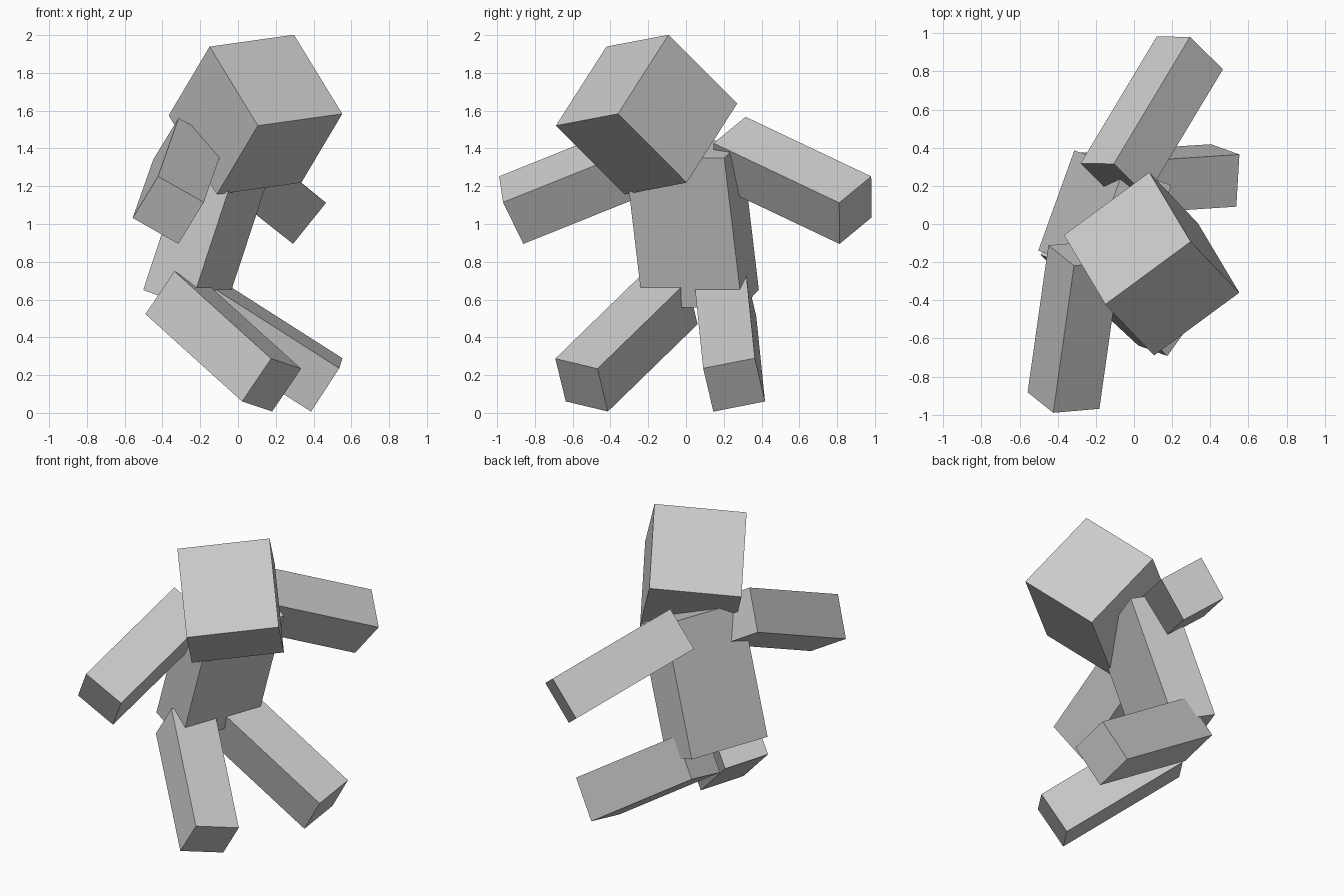
import bpy, bmesh
from mathutils import Vector, Matrix

if "Cube" in bpy.data.objects:
    bpy.data.objects.remove(bpy.data.objects["Cube"])

grey = bpy.data.materials.new("plain grey")
grey.diffuse_color = (0.6, 0.6, 0.6, 1)
grey.use_nodes = True
grey.node_tree.nodes["Principled BSDF"].inputs["Base Color"].default_value = grey.diffuse_color

U = 0.0698  # modelling unit: head is 8 units wide


def block(name, centre, size, up, side):
    """Box of size (side, depth, up) in units, turned so its axes follow 'side' and 'up'."""
    z = Vector(up).normalized()
    x = Vector(side)
    x = (x - z * x.dot(z)).normalized()
    y = z.cross(x)
    rot = Matrix((x, y, z)).transposed().to_4x4()
    bm = bmesh.new()
    bmesh.ops.create_cube(bm, size=1)
    bmesh.ops.scale(bm, vec=Vector(size) * U, verts=bm.verts)
    me = bpy.data.meshes.new(name)
    bm.to_mesh(me)
    bm.free()
    me.materials.append(grey)
    ob = bpy.data.objects.new(name, me)
    ob.matrix_world = Matrix.Translation(centre) @ rot
    bpy.context.collection.objects.link(ob)


LIMB = (4, 4, 12)

# head and torso
block("head", (0.0925, -0.209, 1.579), (8, 8, 8), (0.217, -0.364, 0.365), (0.449, 0.327, 0.065))
block("torso", (-0.153, 0.0315, 1.0), (8, 4, 12), (0.311, -0.112, 0.944), (0.339, 0.941, 0))

# arms
block("left_arm", (0.093, 0.564, 1.231), LIMB, (-0.476, -0.793, 0.376), (-0.173, 0.17, 0.14))
block("right_arm", (-0.315, -0.54, 1.228), LIMB, (0.13, 0.92, 0.369), (0.243, 0.021, -0.138))

# legs
block("left_leg", (0.117, 0.2315, 0.373), LIMB, (-0.842, -0.055, 0.537), (-0.016, -0.27, -0.053))
block("right_leg", (-0.078, -0.315, 0.3785), LIMB, (-0.611, 0.567, 0.5515), (0.158, 0.222, -0.053))
